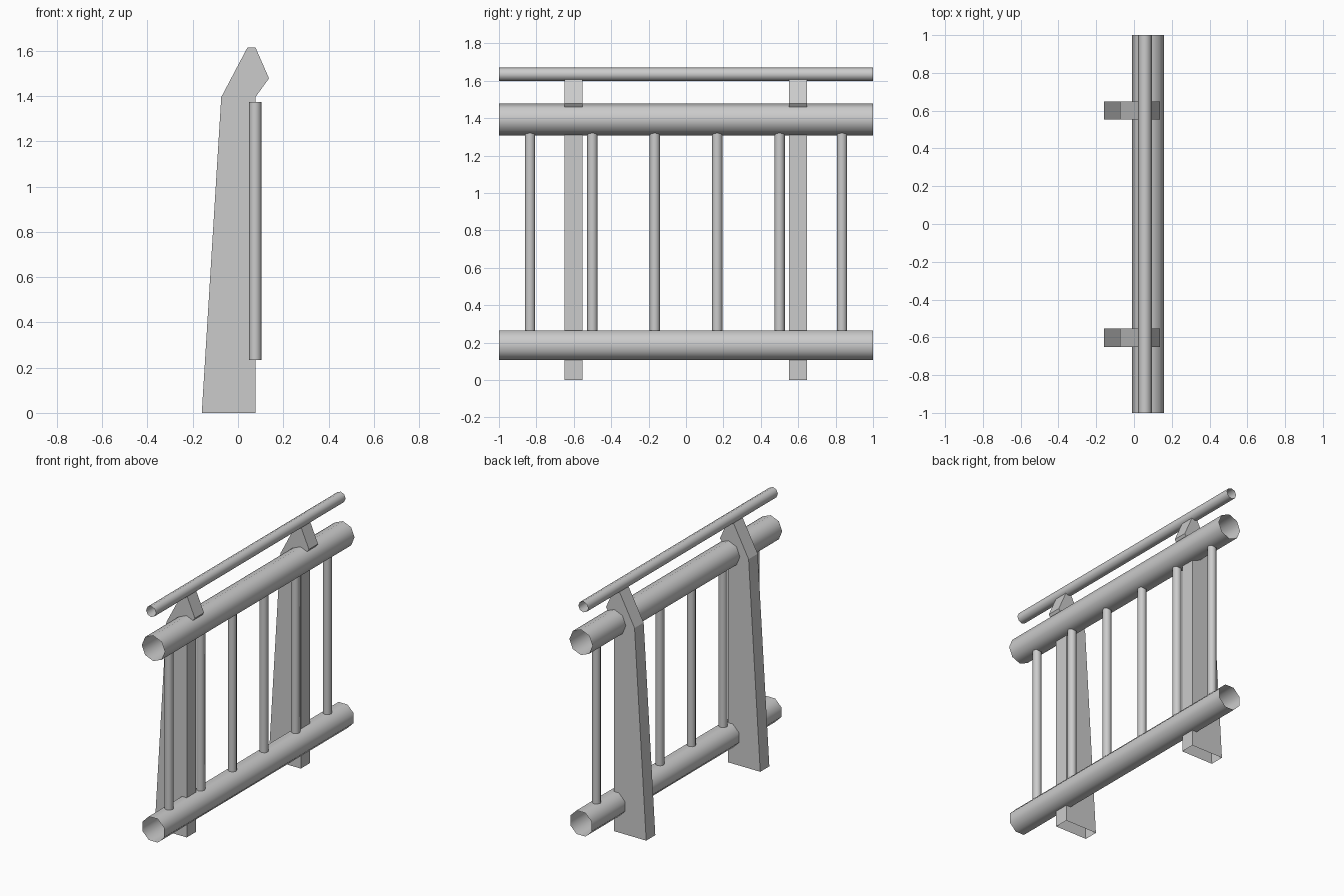
import bpy, bmesh, math
from mathutils import Matrix

if "Cube" in bpy.data.objects:
    bpy.data.objects.remove(bpy.data.objects["Cube"])


def finish(bm, name):
    mesh = bpy.data.meshes.new(name)
    bm.to_mesh(mesh)
    bm.free()
    obj = bpy.data.objects.new(name, mesh)
    bpy.context.collection.objects.link(obj)
    return obj


def tube(name, radius, length, centre, along_y=False, turn=0.0):
    """Open-ended, smooth-shaded eight-sided pipe."""
    bm = bmesh.new()
    tilt = Matrix.Rotation(math.pi / 2, 4, 'X') if along_y else Matrix.Identity(4)
    bmesh.ops.create_cone(bm, cap_ends=False, segments=8, radius1=radius,
                          radius2=radius, depth=length,
                          matrix=tilt @ Matrix.Rotation(turn, 4, 'Z'))
    for f in bm.faces:
        f.smooth = True
    obj = finish(bm, name)
    obj.location = centre
    return obj


def post(name, y, width=0.096):
    """Tapered post with a pointed head, open underneath."""
    profile = [(-0.16, 0), (0.077, 0), (0.077, 1.395), (0.137, 1.478),
               (0.077, 1.615), (0.042, 1.615), (-0.074, 1.395)]
    bm = bmesh.new()
    face = bm.faces.new([bm.verts.new((x, y - width / 2, z)) for x, z in profile])
    ext = bmesh.ops.extrude_face_region(bm, geom=[face], use_keep_orig=True)
    moved = [v for v in ext['geom'] if isinstance(v, bmesh.types.BMVert)]
    bmesh.ops.translate(bm, verts=moved, vec=(0, width, 0))
    bmesh.ops.recalc_face_normals(bm, faces=bm.faces)
    base = [f for f in bm.faces if all(v.co.z < 0.001 for v in f.verts)]
    bmesh.ops.delete(bm, geom=base, context='FACES_ONLY')
    return finish(bm, name)


# Posts
for side, y in (("left", -0.602), ("right", 0.6)):
    post(f"post_{side}", y)

# Long horizontal rails
tube("lower_rail", 0.085, 2, (0.075, 0, 0.186), True, math.pi / 8)
tube("upper_rail", 0.085, 2, (0.075, 0, 1.394), True)
tube("hand_rail", 0.036, 2, (0.058, 0, 1.635), True)

# Upright bars, evenly spaced
for i in range(6):
    tube(f"upright_bar_{i + 1}", 0.028, 1.14, (0.076, -0.834 + i * 0.3336, 0.803))
